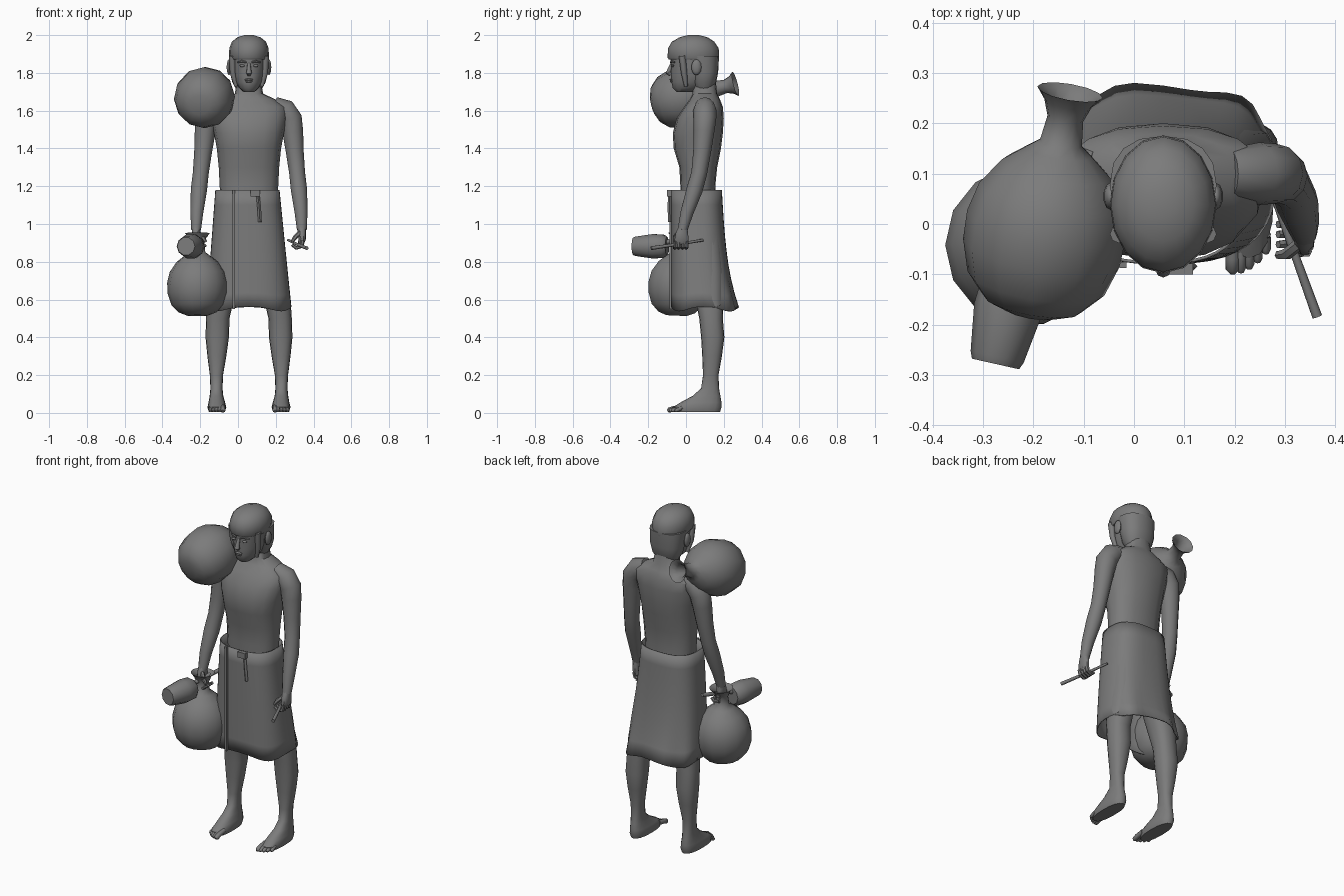
import bpy
import bmesh
from math import sin, cos, pi, copysign
from mathutils import Vector

default_cube = bpy.data.objects.get("Cube")
if default_cube:
    bpy.data.objects.remove(default_cube)

MIDLINE = .058  # the body's plane of symmetry along x

grey = bpy.data.materials.new("plain grey")
grey.use_nodes = True
grey_value = (.2, .2, .2, 1)
grey.diffuse_color = grey_value
grey.node_tree.nodes["Principled BSDF"].inputs["Base Color"].default_value = grey_value


def finish(name, bm, sharp_angle=.8):
    bmesh.ops.recalc_face_normals(bm, faces=bm.faces)
    mesh = bpy.data.meshes.new(name)
    bm.to_mesh(mesh)
    bm.free()
    mesh.materials.append(grey)
    part = bpy.data.objects.new(name, mesh)
    bpy.context.collection.objects.link(part)
    bpy.ops.object.select_all(action='DESELECT')
    part.select_set(True)
    bpy.context.view_layer.objects.active = part
    bpy.ops.object.shade_smooth_by_angle(angle=sharp_angle)
    return part


def skin(name, rings, capped=True, sharp_angle=.8):
    """Bridge a list of point rings into one surface."""
    bm = bmesh.new()
    loops = [[bm.verts.new(point) for point in ring] for ring in rings]
    count = len(loops[0])
    for low, high in zip(loops, loops[1:]):
        for i in range(count):
            j = (i + 1) % count
            bm.faces.new((low[i], low[j], high[j], high[i]))
    if capped:
        bm.faces.new(loops[0][::-1])
        bm.faces.new(loops[-1])
    return finish(name, bm, sharp_angle)


def loft(name, sections, side=1, power=.85, sides=16):
    """Sections are height, offset from midline, half width, front, back."""
    rings = []
    for z, offset, half, front, back in sections:
        ring = []
        for i in range(sides):
            a = 2 * pi * i / sides
            u = copysign(abs(cos(a)) ** power, cos(a))
            v = copysign(abs(sin(a)) ** power, sin(a))
            ring.append((MIDLINE + side * offset + half * u,
                         (front + back) / 2 + (back - front) / 2 * v, z))
        rings.append(ring)
    return skin(name, rings)


def tube(name, path, sides=10, side=1, mirror=False):
    """Path points are x, y, z, radius; mirrored x is measured from the midline."""
    points = [Vector((MIDLINE + side * x if mirror else x, y, z)) for x, y, z, r in path]
    rings = []
    for k, point in enumerate(points):
        along = points[min(k + 1, len(points) - 1)] - points[max(k - 1, 0)]
        along.normalize()
        across = along.cross(Vector((0, 1, 0)) if abs(along.y) < .8 else Vector((1, 0, 0)))
        across.normalize()
        other = along.cross(across)
        rings.append([point + path[k][3] * (across * cos(2 * pi * i / sides)
                                            + other * sin(2 * pi * i / sides))
                      for i in range(sides)])
    return skin(name, rings)


def lathe(name, start, end, profile, sides=12):
    """Profile pairs are fraction of the way along the axis, and radius."""
    a, b = Vector(start), Vector(end)
    turn = (b - a).to_track_quat('Z', 'Y')
    rings = [[a.lerp(b, t) + turn @ Vector((r * cos(2 * pi * i / sides),
                                            r * sin(2 * pi * i / sides), 0))
              for i in range(sides)] for t, r in profile]
    return skin(name, rings)


def blob(name, centre, size, sides=10):
    bm = bmesh.new()
    bmesh.ops.create_uvsphere(bm, u_segments=sides, v_segments=6, radius=1)
    bmesh.ops.scale(bm, vec=size, verts=bm.verts)
    bmesh.ops.translate(bm, vec=centre, verts=bm.verts)
    return finish(name, bm)


def box(name, centre, size):
    bm = bmesh.new()
    bmesh.ops.create_cube(bm, size=1)
    bmesh.ops.scale(bm, vec=size, verts=bm.verts)
    bmesh.ops.translate(bm, vec=centre, verts=bm.verts)
    return finish(name, bm)


# Torso and neck
loft("torso", [
    (1.1, 0, .15, -.03, .16), (1.2, 0, .155, -.03, .155), (1.3, 0, .16, -.035, .165),
    (1.4, 0, .17, -.065, .185), (1.48, 0, .185, -.07, .195), (1.56, 0, .2, -.05, .2),
    (1.62, 0, .2, -.01, .195), (1.66, 0, .14, .02, .18), (1.69, 0, .075, .035, .165),
    (1.78, 0, .06, .03, .155)])

# Head and face
loft("head", [
    (1.7, 0, .03, -.05, .04), (1.72, 0, .052, -.07, .08), (1.75, 0, .07, -.077, .13),
    (1.79, 0, .082, -.08, .155), (1.84, 0, .088, -.08, .165), (1.9, 0, .095, -.085, .17)],
    power=.95)
loft("hair_back", [
    (1.71, 0, .065, .05, .14), (1.75, 0, .088, .03, .16), (1.8, 0, .1, .02, .17),
    (1.89, 0, .106, -.02, .175)])
loft("hair_cap", [
    (1.87, 0, .1, -.09, .174), (1.88, 0, .106, -.098, .176), (1.93, 0, .104, -.095, .173),
    (1.965, 0, .09, -.075, .15), (1.988, 0, .062, -.035, .115), (2, 0, .025, .01, .07)],
    power=1)
tube("nose", [(MIDLINE, -.075, 1.85, .008), (MIDLINE, -.088, 1.815, .012),
              (MIDLINE, -.092, 1.8, .015), (MIDLINE, -.08, 1.79, .01)], 8)
blob("upper_lip", (MIDLINE, -.078, 1.764), (.024, .009, .006))
blob("lower_lip", (MIDLINE, -.076, 1.754), (.02, .009, .006))

for side, word in ((1, "left"), (-1, "right")):
    blob(word + "_eye", (MIDLINE + side * .036, -.071, 1.838), (.015, .008, .007))
    tube(word + "_brow", [(.014, -.08, 1.856, .005), (.038, -.076, 1.862, .006),
                          (.06, -.06, 1.856, .004)], 6, side, True)
    blob(word + "_ear", (MIDLINE + side * .105, .055, 1.83), (.014, .027, .042))
    # Hanging lock in front of each ear
    tube(word + "_sidelock", [(.088, -.02, 1.89, .018), (.085, -.01, 1.8, .016),
                              (.068, .0, 1.73, .01)], 8, side, True)

    # Arm
    tube(word + "_arm", [
        (.13, .1, 1.625, .05), (.19, .1, 1.6, .062), (.222, .1, 1.555, .06),
        (.232, .095, 1.49, .055), (.243, .085, 1.38, .047), (.255, .07, 1.27, .042),
        (.265, .045, 1.18, .043), (.276, .005, 1.06, .034), (.28, -.018, .97, .026)],
        12, side, True)
    # Hand with curled fingers
    loft(word + "_palm", [
        (.985, .28, .023, -.04, .008), (.955, .28, .022, -.055, .012),
        (.92, .282, .02, -.062, .015), (.895, .275, .016, -.06, .012)], side, sides=10)
    for f in range(4):
        y = -.055 + f * .02
        tube(f"{word}_finger_{f + 1}", [
            (.285, y, .91, .011), (.278, y, .882, .011),
            (.25, y - .004, .873, .01), (.228, y - .006, .89, .008)], 6, side, True)
    tube(word + "_thumb", [(.27, -.04, .955, .012), (.245, -.06, .93, .012),
                           (.228, -.062, .905, .008)], 6, side, True)

    # Leg and foot
    loft(word + "_leg", [
        (.004, .17, .042, -.065, .18), (.03, .17, .05, -.068, .188),
        (.055, .17, .044, -.03, .188), (.09, .172, .036, .035, .182),
        (.13, .172, .032, .08, .175), (.2, .172, .035, .09, .172), (.3, .17, .05, .086, .19),
        (.4, .168, .062, .08, .203), (.5, .165, .062, .07, .195), (.6, .15, .07, .05, .2),
        (.75, .12, .08, .03, .2), (1, .085, .085, 0, .18)], side)
    for t in range(5):
        x, tip = .138 + t * .0165, -.098 + t * t * .0025
        radius = .014 if t == 0 else .01
        tube(f"{word}_toe_{t + 1}", [(x, -.02, .03, radius), (x, tip + .03, .022, radius),
                                     (x, tip + .008, .014, radius), (x, tip, .01, .006)],
             8, side, True)

# Wrapped skirt: flat in front, flared and rippled toward the back hem
skirt_rings = []
steps = 40
for k in range(9):
    t = k / 8
    half = .17 + .055 * t
    back = .19 + .035 * t + .05 * t ** 3
    ring = []
    for i in range(steps):
        a = 2 * pi * i / steps
        u = copysign(abs(cos(a)) ** .75, cos(a))
        v = copysign(abs(sin(a)) ** .75, sin(a))
        ripple = 1 + .045 * t ** 3 * cos(7 * a) * max(v, 0)
        middle = (back - .08) / 2
        ring.append((.05 + .008 * t + half * u * ripple,
                     middle + (back + .08) / 2 * v * ripple,
                     1.18 - .63 * t + .012 * t ** 4 * cos(4 * a)))
    skirt_rings.append(ring)
skirt = skin("skirt", skirt_rings, capped=False)
cloth = skirt.modifiers.new("cloth", 'SOLIDIFY')
cloth.thickness = .006
cloth.offset = -1

# Overlapping cloth edge, belt knot and hanging end
box("skirt_overlap", (-.022, -.081, .865), (.014, .012, .63))
box("belt_knot", (.092, -.089, 1.162), (.05, .022, .034))
tube("belt_end", [(.105, -.086, 1.15, .009), (.112, -.088, 1.09, .01),
                  (.116, -.084, 1.01, .01)], 4)

# Rod held in the left hand
tube("rod", [(.266, .09, .915, .007), (.312, -.04, .893, .008),
             (.364, -.184, .872, .01)], 8)

# Jars: one on the shoulder, one hanging from the right hand
jar_profile = [
    (0, .055), (.04, .1), (.13, .138), (.27, .158), (.4, .16), (.53, .146),
    (.65, .11), (.73, .065), (.77, .042), (.88, .036), (.95, .048), (1, .066),
    (.985, .055), (.94, .035), (.8, .025)]
lathe("shoulder_jar", (-.205, -.175, 1.63), (-.127, .262, 1.742), jar_profile)
lathe("carried_jar", (-.215, -.05, .515), (-.215, -.03, .952), jar_profile, 14)

# Ladle: deep cup with a handle through the hand
lathe("ladle_cup", (-.275, -.278, .882), (-.235, -.1, .882),
      [(0, .048), (.08, .054), (.6, .068), (.9, .064), (1, .05)], 10)
tube("ladle_handle", [(-.24, -.12, .9, .012), (-.21, -.03, .92, .012),
                      (-.17, .09, .94, .012)], 8)
